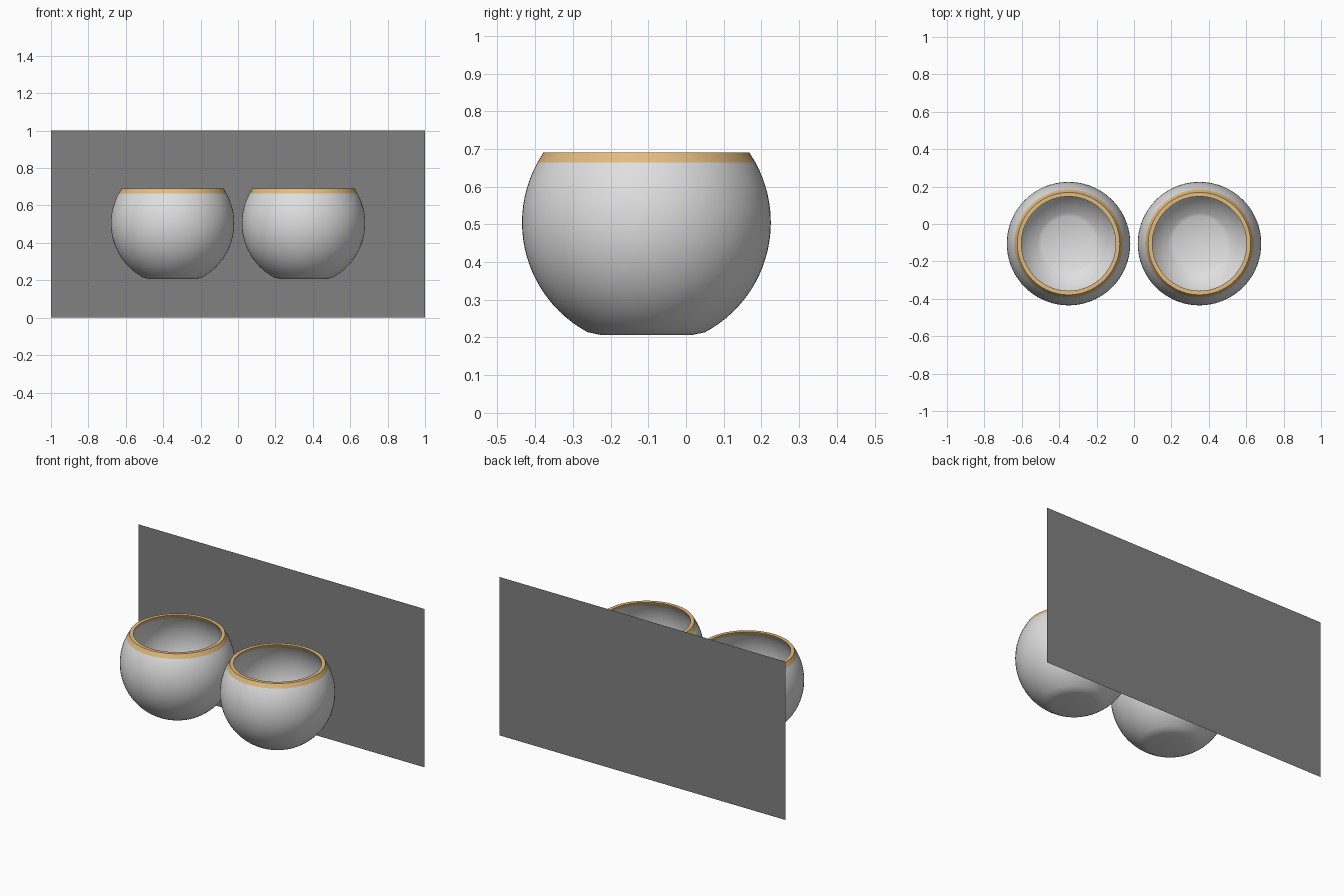
import bpy, bmesh, math

if "Cube" in bpy.data.objects:
    bpy.data.objects.remove(bpy.data.objects["Cube"])

def material(name, rgb):
    m = bpy.data.materials.new(name)
    m.diffuse_color = (*rgb, 1.0)
    m.use_nodes = True
    m.node_tree.nodes["Principled BSDF"].inputs["Base Color"].default_value = m.diffuse_color
    return m

WHITE = material("pale_grey", (0.74, 0.74, 0.74))
GOLD = material("gold_rim", (0.76, 0.50, 0.21))
DARK = material("dark_grey", (0.22, 0.22, 0.22))

CENTRE_Z, R_OUT, R_IN = 0.505, 0.33, 0.311
RIM_Z, TOP_Z = 0.664, 0.69

def arc(radius, z0, z1, steps):
    """Points on a sphere outline between two heights, with the rim line added."""
    a0 = math.asin((z0 - CENTRE_Z) / radius)
    a1 = math.asin((z1 - CENTRE_Z) / radius)
    angles = [a0 + (a1 - a0) * i / steps for i in range(steps + 1)]
    angles.append(a1 + (math.asin((TOP_Z - CENTRE_Z) / radius) - a1) * 0.85)
    return [(radius * math.cos(a), CENTRE_Z + radius * math.sin(a)) for a in angles]

def make_bowl(name, x, y, segments=72):
    # outline: underside, outer wall, rim, inner wall, inner floor
    outer = [(0.0, 0.207), (0.122, 0.207)] + arc(R_OUT, 0.214, RIM_Z, 22)
    rim = [(0.274, TOP_Z), (0.252, TOP_Z)]
    inner = arc(R_IN, 0.23, RIM_Z, 22)[::-1] + [(0.0, 0.228)]
    profile = outer + rim + inner
    bm = bmesh.new()
    verts = [bm.verts.new((r, 0, z)) for r, z in profile]
    edges = [bm.edges.new(p) for p in zip(verts, verts[1:])]
    bmesh.ops.spin(bm, geom=verts + edges, cent=(0, 0, 0), axis=(0, 0, 1),
                   angle=math.tau, steps=segments, use_duplicate=False)
    bmesh.ops.remove_doubles(bm, verts=bm.verts, dist=1e-4)
    bmesh.ops.recalc_face_normals(bm, faces=bm.faces)
    # gold band on everything above the rim line
    for f in bm.faces:
        f.material_index = int(f.calc_center_median().z > RIM_Z)
    me = bpy.data.meshes.new(name)
    bm.to_mesh(me)
    bm.free()
    me.materials.append(WHITE)
    me.materials.append(GOLD)
    ob = bpy.data.objects.new(name, me)
    ob.location = (x, y, 0)
    bpy.context.collection.objects.link(ob)
    bpy.ops.object.select_all(action='DESELECT')
    ob.select_set(True)
    bpy.context.view_layer.objects.active = ob
    bpy.ops.object.shade_smooth_by_angle(angle=math.radians(35))

for side, x in (("left", -0.35), ("right", 0.35)):
    make_bowl(side + "_bowl", x, -0.105)

# thin upright panel behind the bowls
bpy.ops.mesh.primitive_plane_add(size=1, location=(0, 0.435, 0.5),
                                 rotation=(math.pi / 2, 0, 0))
panel = bpy.context.object
panel.name = "back_panel"
panel.scale = (2, 1, 1)
panel.data.materials.append(DARK)
